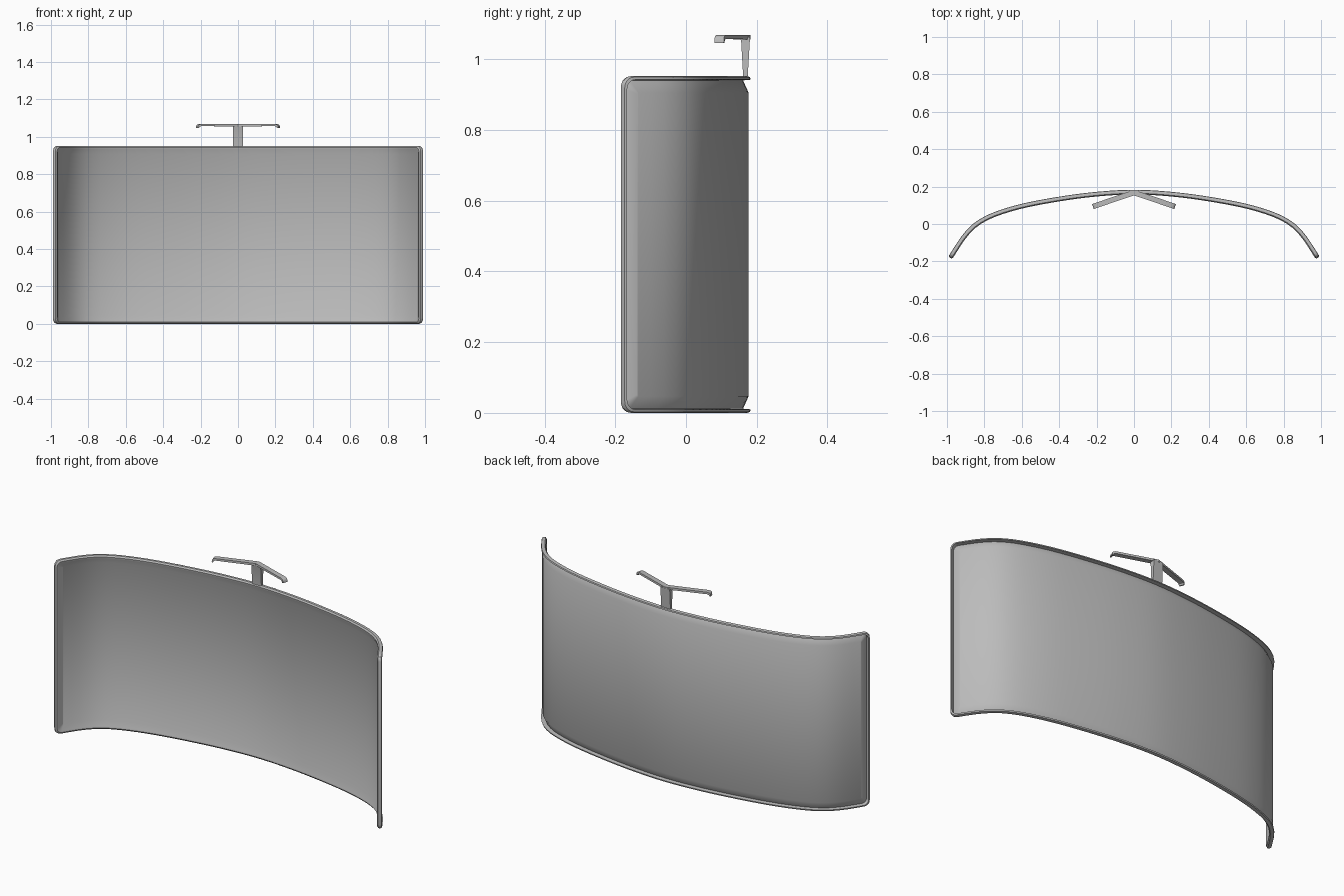
import bpy, bmesh, math
from mathutils import Vector

if "Cube" in bpy.data.objects:
    bpy.data.objects.remove(bpy.data.objects["Cube"])

grey = bpy.data.materials.new("grey")
grey.diffuse_color = (0.5, 0.5, 0.5, 1)
grey.use_nodes = True
grey.node_tree.nodes["Principled BSDF"].inputs["Base Color"].default_value = grey.diffuse_color


def finish(name, bm, angle):
    bmesh.ops.recalc_face_normals(bm, faces=bm.faces)
    me = bpy.data.meshes.new(name)
    bm.to_mesh(me)
    bm.free()
    ob = bpy.data.objects.new(name, me)
    bpy.context.collection.objects.link(ob)
    me.materials.append(grey)
    bpy.context.view_layer.objects.active = ob
    ob.select_set(True)
    bpy.ops.object.shade_smooth_by_angle(angle=math.radians(angle))
    ob.select_set(False)
    return ob


# Plan curve of the panel (right half, mirrored), smoothed and measured by length
half = [(0, .177), (.2, .166), (.4, .140), (.6, .102), (.75, .056),
        (.84, .009), (.9, -.047), (.945, -.11), (.988, -.178)]
ctrl = [Vector((-x, y)) for x, y in half[:0:-1]] + [Vector(p) for p in half]
ext = [2 * ctrl[0] - ctrl[1]] + ctrl + [2 * ctrl[-1] - ctrl[-2]]
path = []
for i in range(1, len(ext) - 2):
    a, b, c, d = ext[i - 1:i + 3]
    for k in range(12):
        t = k / 12
        path.append(.5 * (2 * b + (c - a) * t + (2 * a - 5 * b + 4 * c - d) * t * t
                          + (3 * b - a - 3 * c + d) * t ** 3))
path.append(ctrl[-1])
dist = [0]
for p, q in zip(path, path[1:]):
    dist.append(dist[-1] + (q - p).length)
L, H = dist[-1], .952


def on_curve(s, n, z):
    """Point at arc length s, pushed n outwards from the curve, at height z."""
    i = next((j for j in range(1, len(dist) - 1) if dist[j] >= s), len(dist) - 1)
    f = (s - dist[i - 1]) / (dist[i] - dist[i - 1])
    p = path[i - 1].lerp(path[i], f)

    def tan(j):
        return (path[min(j + 1, len(path) - 1)] - path[max(j - 1, 0)]).normalized()
    t = tan(i - 1).lerp(tan(i), f).normalized()
    return (p.x - t.y * n, p.y + t.x * n, z)


def chain(inset, r):
    """(s, z) along the lower half of a rounded rectangle, left to right."""
    arc = [(inset + r - r * math.cos(a), inset + r - r * math.sin(a))
           for a in (math.pi / 2 * k / 5 for k in range(6))]
    s0 = inset + r
    mid = [(s0 + (L - 2 * s0) * k / 48, inset) for k in range(1, 48)]
    return arc + mid + [(L - s, z) for s, z in arc[::-1]]


# Curved panel: dished sheet with a thin lip, as rings from back centre to front centre
rings = [(.047, .004, 0), (.018, .018, -.013), (.012, .025, -.016), (.010, .027, .006),
         (.003, .03, .004), (0, .03, -.004), (.001, .03, -.013), (.009, .025, -.019),
         (.018, .018, -.018), (.045, .004, -.005)]
bm = bmesh.new()
loops = []
for inset, r, n in rings:
    low = chain(inset, r)
    lo = [bm.verts.new(on_curve(s, n, z)) for s, z in low]
    hi = [bm.verts.new(on_curve(s, n, H - z)) for s, z in low]
    loops.append((lo, hi))
for (lo, hi), (lo2, hi2) in zip(loops, loops[1:]):
    a, b = lo + hi[::-1], lo2 + hi2[::-1]
    for i in range(len(a)):
        j = (i + 1) % len(a)
        bm.faces.new((a[i], a[j], b[j], b[i]))
for lo, hi in (loops[0], loops[-1]):
    for i in range(len(lo) - 1):
        bm.faces.new((lo[i], lo[i + 1], hi[i + 1], hi[i]))
finish("curved_panel", bm, 35)

# Bracket arms: side profile (distance along arm, z) with a small hooked tip
prof = [(0, 1.056), (0, 1.068), (.215, 1.068), (.226, 1.065), (.231, 1.058),
        (.232, 1.046), (.226, 1.046), (.222, 1.054), (.214, 1.057)]
d = Vector((.215, -.073)).normalized()
w = Vector((-d.y, d.x)) * .014
for side, label in ((1, "right"), (-1, "left")):
    bm = bmesh.new()
    sides = []
    for sgn in (-1, 1):
        row = []
        for t, z in prof:
            p = Vector((0, .168)) + d * t + w * sgn
            if t == 0:
                p = Vector((0, .168 + .0148 * sgn))  # mitred at the centre
            row.append(bm.verts.new((side * p.x, p.y, z)))
        sides.append(row)
        bm.faces.new(row)
    for i in range(len(prof)):
        j = (i + 1) % len(prof)
        bm.faces.new((sides[0][i], sides[0][j], sides[1][j], sides[1][i]))
    finish("bracket_arm_" + label, bm, 40)

# Bracket stem, tapering down into the panel lip
bm = bmesh.new()
stem = [(.162, .943), (.174, .943), (.181, 1.062), (.152, 1.062), (.156, 1.05)]
ends = [[bm.verts.new((x, y, z)) for y, z in stem] for x in (-.028, .028)]
for e in ends:
    bm.faces.new(e)
for i in range(len(stem)):
    j = (i + 1) % len(stem)
    bm.faces.new((ends[0][i], ends[0][j], ends[1][j], ends[1][i]))
finish("bracket_stem", bm, 30)
